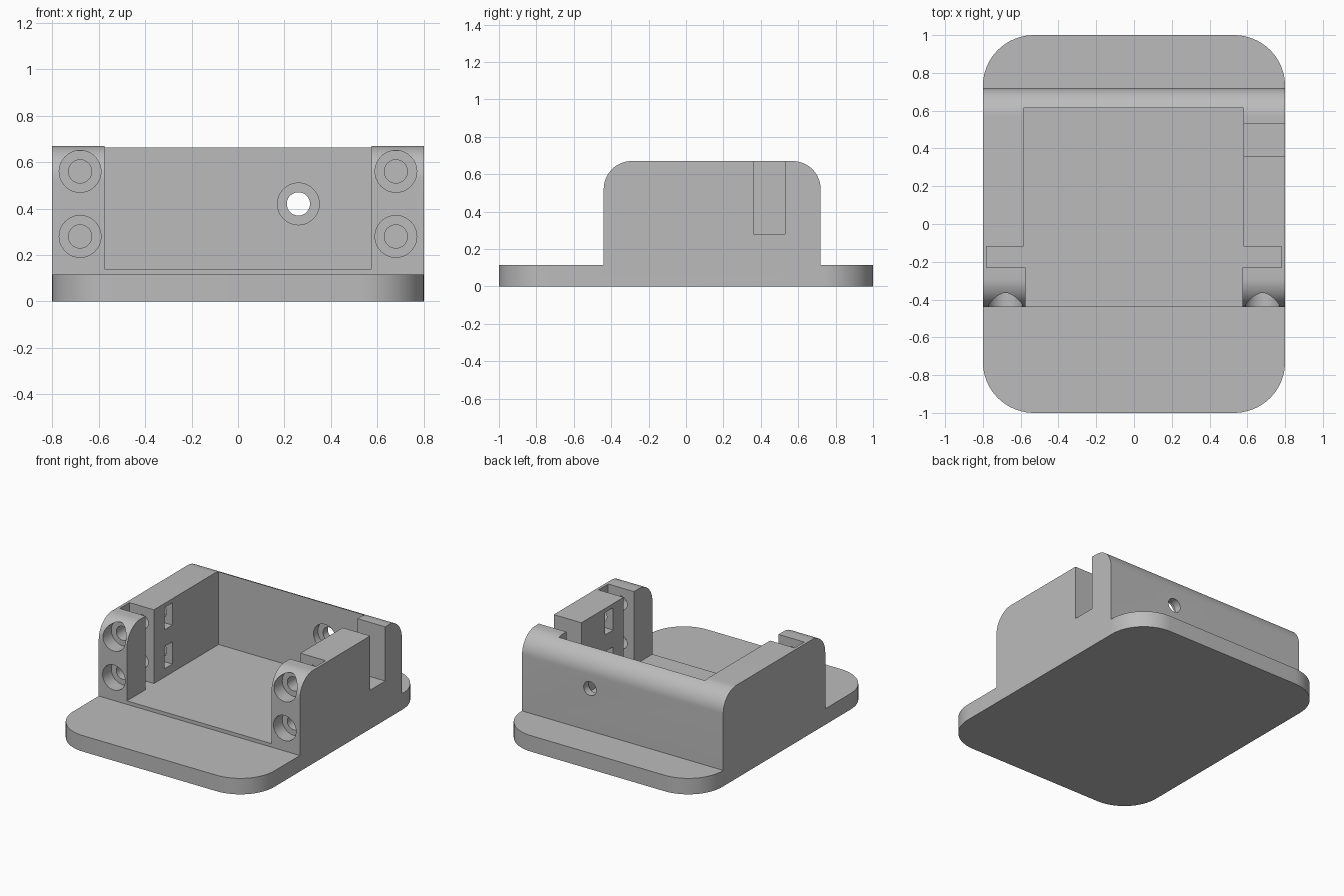
import bpy, bmesh, math
from mathutils import Matrix, Vector

cube = bpy.data.objects.get("Cube")
if cube:
    bpy.data.objects.remove(cube, do_unlink=True)

grey = bpy.data.materials.new("plain grey")
grey.use_nodes = True
colour = (0.5, 0.5, 0.5, 1)
grey.diffuse_color = colour
grey.node_tree.nodes["Principled BSDF"].inputs["Base Color"].default_value = colour


def make_object(name, bm):
    bmesh.ops.recalc_face_normals(bm, faces=bm.faces)
    mesh = bpy.data.meshes.new(name)
    bm.to_mesh(mesh)
    bm.free()
    mesh.materials.append(grey)
    obj = bpy.data.objects.new(name, mesh)
    bpy.context.collection.objects.link(obj)
    return obj


def prism(name, points, direction):
    """Extrude a closed outline along a direction."""
    bm = bmesh.new()
    face = bm.faces.new([bm.verts.new(p) for p in points])
    new = bmesh.ops.extrude_face_region(bm, geom=[face])["geom"]
    verts = [v for v in new if isinstance(v, bmesh.types.BMVert)]
    bmesh.ops.translate(bm, verts=verts, vec=direction)
    return make_object(name, bm)


def box(name, low, high):
    bm = bmesh.new()
    bmesh.ops.create_cube(bm, size=1)
    low, high = Vector(low), Vector(high)
    for v in bm.verts:
        v.co = (low + high) / 2 + v.co * (high - low)
    return make_object(name, bm)


def bore(name, x, z, radius, y0, y1):
    """Cylinder running along y."""
    bm = bmesh.new()
    place = Matrix.Translation((x, (y0 + y1) / 2, z)) @ Matrix.Rotation(math.pi / 2, 4, "X")
    bmesh.ops.create_cone(bm, cap_ends=True, segments=48, radius1=radius,
                          radius2=radius, depth=y1 - y0, matrix=place)
    return make_object(name, bm)


def arc(u, v, radius, start, steps=16):
    """Quarter circle, starting at an angle in degrees."""
    angles = [math.radians(start + 90 * i / steps) for i in range(steps + 1)]
    return [(u + radius * math.cos(a), v + radius * math.sin(a)) for a in angles]


def combine(target, other, operation):
    mod = target.modifiers.new(operation.lower(), "BOOLEAN")
    mod.operation = operation
    mod.solver = "EXACT"
    mod.object = other
    bpy.context.view_layer.objects.active = target
    bpy.ops.object.modifier_apply(modifier=mod.name)
    bpy.data.objects.remove(other, do_unlink=True)


# Base plate with rounded corners
W, R = 0.8, 0.27
outline = []
for sx, sy, start in ((1, 1, 0), (-1, 1, 90), (-1, -1, 180), (1, -1, 270)):
    outline += arc(sx * (W - R), sy * (1 - R), R, start)
housing = prism("housing", [(x, y, 0) for x, y in outline], (0, 0, 0.115))

# Raised block, rounded along its top front and back edges
top, front, back, r = 0.67, -0.44, 0.72, 0.15
side = [(front, 0.05), (back, 0.05)]
side += arc(back - r, top - r, r, 0) + arc(front + r, top - r, r, 90)
block = prism("block", [(-W, y, z) for y, z in side], (2 * W, 0, 0))
combine(housing, block, "UNION")

# Cavity, front opening, plate slot and cable notch
floor, high = 0.14, 1.0
cuts = [
    box("cavity", (-0.585, -0.18, floor), (0.58, 0.615, high)),
    box("front_opening", (-0.575, -0.7, floor), (0.575, -0.16, high)),
    box("plate_slot", (-0.78, -0.23, floor), (0.78, -0.12, high)),
    box("cable_notch", (0.5, 0.36, 0.28), (0.9, 0.53, high)),
]

# Screw holes with counterbores and nut pockets
for s in (-1, 1):
    for z in (0.28, 0.56):
        x = s * 0.68
        cuts.append(bore("counterbore", x, z, 0.09, -0.6, -0.34))
        cuts.append(bore("screw_hole", x, z, 0.05, -0.5, 0.14))
        inner, outer = sorted((s * 0.5, s * 0.77))
        cuts.append(box("nut_pocket", (inner, 0.0, z - 0.08), (outer, 0.09, z + 0.08)))

# Hole through the back wall, widened on the inside
cuts.append(bore("back_hole", 0.26, 0.42, 0.05, 0.5, 0.9))
cuts.append(bore("back_counterbore", 0.26, 0.42, 0.09, 0.5, 0.665))

for cutter in cuts:
    combine(housing, cutter, "DIFFERENCE")

# Smooth rounded surfaces, sharp edges
for obj in bpy.context.selected_objects:
    obj.select_set(False)
housing.select_set(True)
bpy.context.view_layer.objects.active = housing
bpy.ops.object.shade_smooth_by_angle(angle=math.radians(30))
